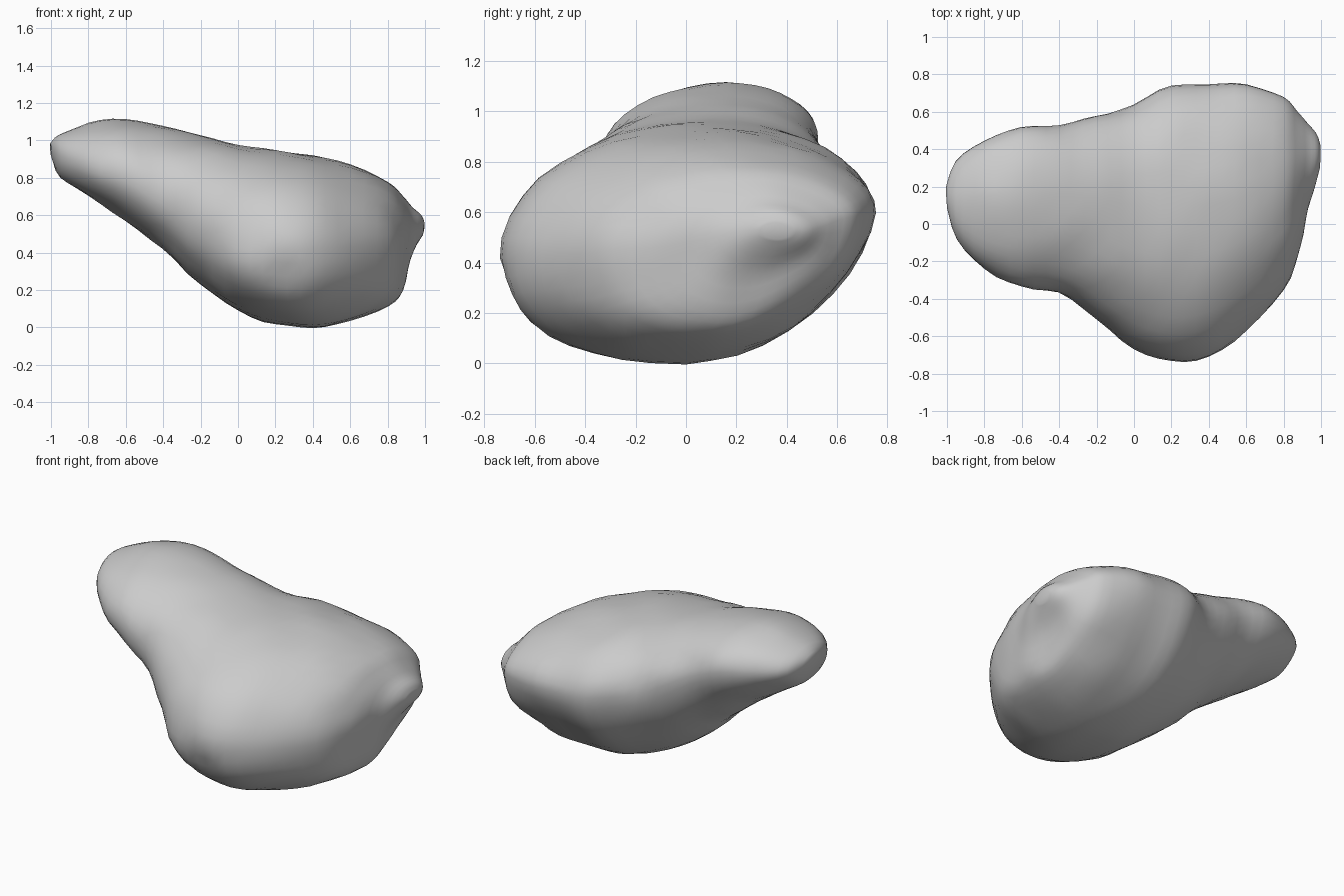
import bpy, bmesh, math
from mathutils import Vector, noise

cube = bpy.data.objects.get("Cube")
if cube:
    bpy.data.objects.remove(cube, do_unlink=True)

stone = bpy.data.materials.new("stone grey")
stone.use_nodes = True
colour = (0.6, 0.6, 0.6, 1)
stone.diffuse_color = colour
stone.node_tree.nodes["Principled BSDF"].inputs["Base Color"].default_value = colour

# Cross-sections: x, front y, its z, back y, its z, bottom z, its y, top z, its y
SECTIONS = [
    (-1, .08, .94, .2, .95, .92, .14, .98, .14),
    (-.95, -.08, .91, .33, .93, .8, .12, 1.03, .14),
    (-.8, -.24, .87, .45, .93, .7, .1, 1.09, .15),
    (-.6, -.34, .82, .525, .91, .57, .1, 1.11, .16),
    (-.4, -.37, .72, .53, .83, .42, .08, 1.08, .16),
    (-.2, -.51, .56, .58, .72, .23, .05, 1.03, .14),
    (0, -.67, .43, .64, .64, .09, 0, .98, .1),
    (.2, -.74, .42, .74, .61, .02, 0, .955, .08),
    (.4, -.71, .42, .75, .6, 0, 0, .92, .1),
    (.6, -.57, .43, .75, .59, .035, .03, .87, .15),
    (.8, -.35, .44, .68, .58, .11, .08, .78, .22),
    (.88, -.14, .46, .6, .56, .19, .15, .7, .26),
    (.93, .08, .49, .54, .54, .34, .27, .64, .31),
    (.98, .23, .52, .48, .53, .44, .35, .6, .35),
    (1, .3, .53, .42, .53, .49, .36, .56, .36),
]
AROUND, STEPS = 40, 3


def smooth_step(a, b, c, d, t):
    """Curve through b and c with neighbours a and d."""
    return [q + t / 2 * (r - p + t * (2*p - 5*q + 4*r - s + t * (3*(q - r) + s - p)))
            for p, q, r, s in zip(a, b, c, d)]


def ring(section):
    x, fy, fz, by, bz, low, low_y, top, top_y = section
    points = []
    for i in range(AROUND):
        angle = math.tau * i / AROUND
        s, c = math.sin(angle), math.cos(angle)
        side_y, side_z = (by, bz) if s > 0 else (fy, fz)
        end_z, end_y = (top, top_y) if c > 0 else (low, low_y)
        # The lower front is boxy, the lower back is straighter
        if c > 0:
            power = 1
        else:
            power = 1.1 if s > 0 else .88
        points.append(Vector((x, end_y + (side_y - end_y) * abs(s) ** power,
                              side_z + (end_z - side_z) * abs(c) ** power)))
    return points


# Shallow hollows: centre, radius, push
DENTS = [
    (Vector((.25, -.7, .3)), .09, Vector((0, .03, 0))),
    (Vector((.88, .35, .33)), .2, Vector((-.03, 0, .01))),
    (Vector((.5, .6, .34)), .2, Vector((0, -.04, .01))),
]


def weather(p):
    moved = p.copy()
    for centre, radius, push in DENTS:
        moved += push * math.exp(-((p - centre).length / radius) ** 2)
    return moved + noise.noise_vector(p * 5) * .012


# Boulder body lofted along its length
rows = []
last = len(SECTIONS) - 1
for i in range(last):
    nearby = [SECTIONS[min(max(i + k, 0), last)] for k in (-1, 0, 1, 2)]
    rows += [ring(smooth_step(*nearby, j / STEPS)) for j in range(STEPS)]
rows.append(ring(SECTIONS[last]))

bm = bmesh.new()
loops = [[bm.verts.new(weather(p)) for p in row] for row in rows]
for a, b in zip(loops, loops[1:]):
    for i in range(AROUND):
        j = (i + 1) % AROUND
        bm.faces.new((a[i], a[j], b[j], b[i]))
bm.faces.new(loops[0])
bm.faces.new(loops[-1])
bmesh.ops.recalc_face_normals(bm, faces=bm.faces)
for face in bm.faces:
    face.smooth = True

mesh = bpy.data.meshes.new("boulder")
bm.to_mesh(mesh)
bm.free()
mesh.materials.append(stone)
boulder = bpy.data.objects.new("boulder", mesh)
bpy.context.collection.objects.link(boulder)
